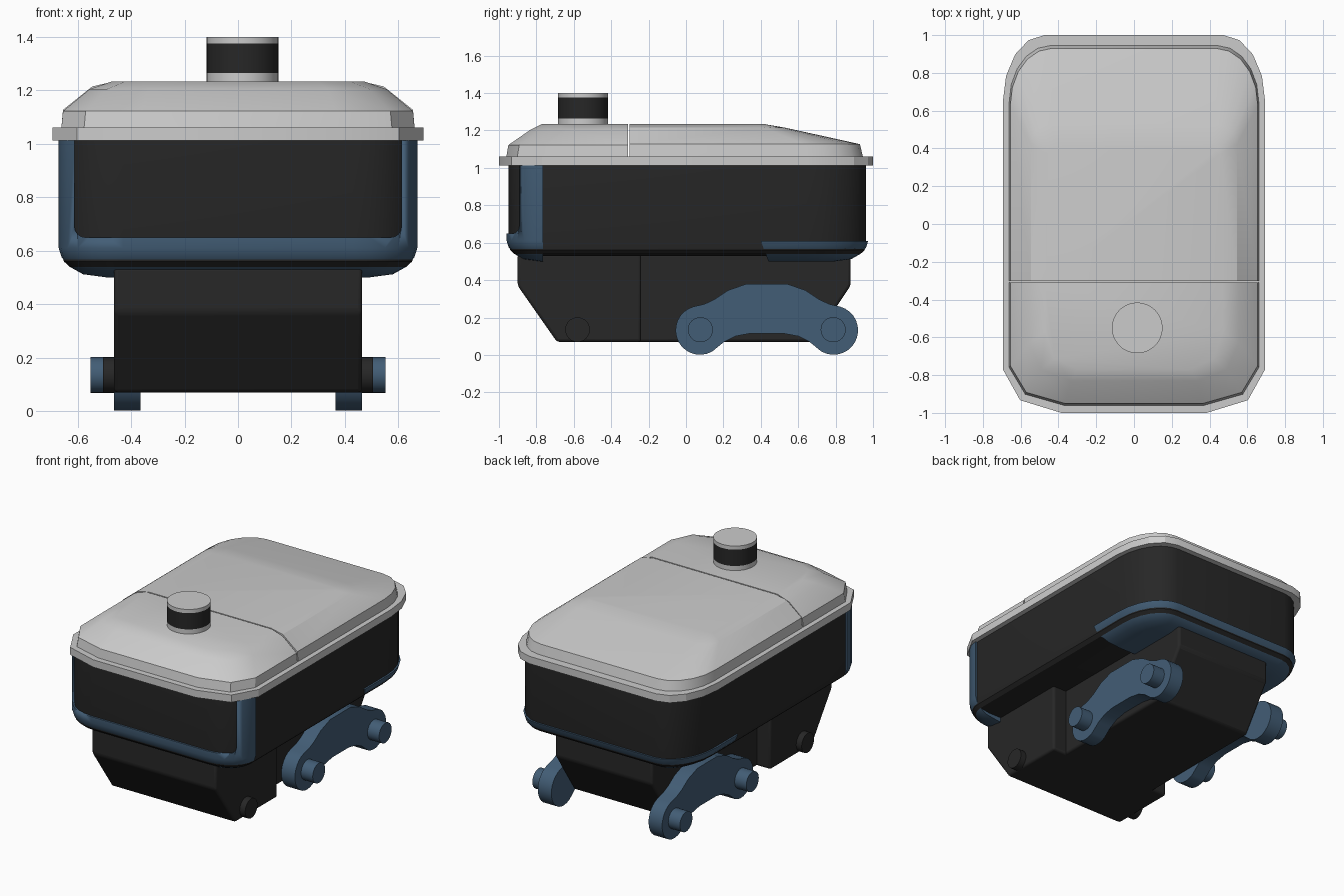
import bpy, bmesh, math
from mathutils import Vector

if "Cube" in bpy.data.objects:
    bpy.data.objects.remove(bpy.data.objects["Cube"])


def material(name, rgb):
    m = bpy.data.materials.new(name)
    m.diffuse_color = (*rgb, 1)
    m.use_nodes = True
    m.node_tree.nodes["Principled BSDF"].inputs["Base Color"].default_value = m.diffuse_color
    return m


BLACK = material("black", (0.02, 0.02, 0.02))
BLUE = material("blue", (0.055, 0.11, 0.18))


def finish(name, bm, mat=None, bevel=0, angle=30):
    bmesh.ops.recalc_face_normals(bm, faces=bm.faces)
    me = bpy.data.meshes.new(name)
    bm.to_mesh(me)
    bm.free()
    ob = bpy.data.objects.new(name, me)
    bpy.context.collection.objects.link(ob)
    if mat:
        me.materials.append(mat)
    if bevel:
        b = ob.modifiers.new("bevel", 'BEVEL')
        b.width, b.segments, b.limit_method = bevel, 3, 'ANGLE'
    bpy.ops.object.select_all(action='DESELECT')
    bpy.context.view_layer.objects.active = ob
    ob.select_set(True)
    bpy.ops.object.shade_smooth_by_angle(angle=math.radians(angle))
    return ob


def corner(x, y, rx, ry, n, sign):
    # elliptical corner from the side (x) round to the end (y)
    return [(x - rx + rx * math.cos(a), y + sign * (ry * math.sin(a) - ry))
            for a in (math.pi / 2 * i / n for i in range(n + 1))]


def outline(x, yf, yb, front, back):
    half = corner(x, yf, *front, -1)[::-1] + corner(x, yb, *back, 1)
    return half + [(-px, py) for px, py in reversed(half)]


def loft(rings):
    # rings: list of (plan outline, z), capped at both ends
    bm = bmesh.new()
    rows = [[bm.verts.new((x, y, z)) for x, y in pts] for pts, z in rings]
    n = len(rows[0])
    for a, b in zip(rows, rows[1:]):
        for i in range(n):
            j = (i + 1) % n
            bm.faces.new((a[i], a[j], b[j], b[i]))
    bm.faces.new(rows[0][::-1])
    bm.faces.new(rows[-1])
    return bm


def slice_off(bm, co, no):
    # remove everything on the normal side of a plane and close the cut
    bmesh.ops.bisect_plane(bm, geom=bm.verts[:] + bm.edges[:] + bm.faces[:],
                           plane_co=co, plane_no=no, clear_outer=True)
    bmesh.ops.holes_fill(bm, edges=[e for e in bm.edges if e.is_boundary], sides=0)
    return bm


def extrude_x(name, profile, x0, x1, mat, bevel=0):
    # side profile (y, z) extruded along x
    bm = bmesh.new()
    f = bm.faces.new([bm.verts.new((x0, y, z)) for y, z in profile])
    r = bmesh.ops.extrude_face_region(bm, geom=[f])
    bmesh.ops.translate(bm, vec=(x1 - x0, 0, 0),
                        verts=[v for v in r["geom"] if isinstance(v, bmesh.types.BMVert)])
    return finish(name, bm, mat, bevel)


def disc(cy, cz, r, n=32):
    return [(cy + r * math.cos(2 * math.pi * i / n), cz + r * math.sin(2 * math.pi * i / n))
            for i in range(n)]


def body_ring(grow):
    return outline(0.66 + grow, -0.948 - grow, 0.963 + grow,
                   (0.23 + grow, 0.18 + grow, 6), (0.22 + grow, 0.32 + grow, 6))


# upper body tub
finish("upper_body", loft([(body_ring(g), z) for g, z in
       ((-0.1, 0.53), (-0.03, 0.54), (-0.008, 0.56), (0, 0.6), (0, 1.02))]), BLACK)

# bumper shells: same shape as the tub, slightly larger
shell = [(-0.17, 0.5), (-0.08, 0.512), (-0.03, 0.54), (0, 0.575), (0.011, 0.61)]

bm = loft([(body_ring(g), z) for g, z in shell + [(0.011, 1.012)]])
front_bumper = finish("front_bumper", slice_off(bm, (0, -0.765, 0), (0, 1, 0)), BLUE)

bm = loft([(body_ring(g), z) for g, z in shell])
finish("rear_bumper", slice_off(bm, (0, 0.40, 0.61), (0, -0.95, -0.35)), BLUE)

# opening in the front bumper, with rounded lower corners
pts = [(px, -pz) for px, pz in corner(0.612, -0.65, 0.04, 0.04, 4, 1)]
half = [(0.612, 1.2)] + corner(0.612, 0.65, 0.04, 0.04, 4, -1)
pts = half + [(-x, z) for x, z in reversed(half)]
bm = bmesh.new()
f = bm.faces.new([bm.verts.new((x, -1.3, z)) for x, z in pts])
r = bmesh.ops.extrude_face_region(bm, geom=[f])
bmesh.ops.translate(bm, vec=(0, 0.9, 0),
                    verts=[v for v in r["geom"] if isinstance(v, bmesh.types.BMVert)])
cutter = finish("opening_cutter", bm)
mod = front_bumper.modifiers.new("opening", 'BOOLEAN')
mod.operation, mod.object, mod.solver = 'DIFFERENCE', cutter, 'EXACT'
bpy.context.view_layer.objects.active = front_bumper
bpy.ops.object.modifier_apply(modifier="opening")
bpy.data.objects.remove(cutter)

# lower hull: wide front block, narrower rear block between the arms
extrude_x("lower_hull_front", [(-0.9, 0.54), (-0.9, 0.37), (-0.69, 0.07),
          (-0.24, 0.07), (-0.24, 0.54)], -0.465, 0.465, BLACK, 0.015)
extrude_x("lower_hull_rear", [(-0.3, 0.54), (-0.3, 0.07), (0.68, 0.07),
          (0.88, 0.37), (0.88, 0.54)], -0.364, 0.364, BLACK, 0.015)

# lid rim
rim = outline(0.694, -1, 1, (0.31, 0.23, 2), (0.22, 0.35, 4))
finish("lid_rim", loft([(rim, 1.012), (rim, 1.062)]), angle=20)


# lid halves, meeting at a thin seam
def lid_half(name, seam, sign, n, rings):
    lofted = []
    for x, y, rx, ry, z in rings:
        h = [(x, seam)] + corner(x, y, rx, ry, n, sign)
        lofted.append((h + [(-px, py) for px, py in reversed(h)], z))
    finish(name, loft(lofted), angle=25)


lid_half("front_lid", -0.309, -1, 2, [
    (0.662, -0.962, 0.29, 0.2, 1.05), (0.655, -0.95, 0.29, 0.2, 1.122),
    (0.555, -0.83, 0.22, 0.2, 1.205), (0.47, -0.77, 0.17, 0.2, 1.234)])
lid_half("rear_lid", -0.301, 1, 5, [
    (0.662, 0.948, 0.22, 0.3, 1.05), (0.655, 0.93, 0.22, 0.3, 1.127),
    (0.545, 0.53, 0.11, 0.11, 1.215), (0.46, 0.42, 0.05, 0.05, 1.234)])

# sensor turret on the lid
for name, z0, z1, mat in (("turret_base", 1.2, 1.265, None),
                          ("turret_band", 1.265, 1.375, BLACK),
                          ("turret_cap", 1.375, 1.4, None)):
    ring = disc(0.017, -0.55, 0.134, 48)
    finish(name, loft([(ring, z0), (ring, z1)]), mat)

# rocker arms, axle pins and front hubs on both sides
MID, AZ = 0.432, 0.132
end = [(MID + 0.357 + 0.131 * math.cos(math.radians(a)), AZ + 0.131 * math.sin(math.radians(a)))
       for a in range(-120, 76, 13)]
right = ([(0.52, 0.115), (0.60, 0.10), (0.66, 0.07)] + end
         + [(0.765, 0.272), (0.71, 0.298), (0.64, 0.345), (0.54, 0.38)])
arm = right + [(2 * MID - y, z) for y, z in reversed(right)]
for side, s in (("right", 1), ("left", -1)):
    extrude_x(side + "_rocker_arm", arm, s * 0.364, s * 0.465, BLUE)
    for end_name, y in (("front", MID - 0.355), ("rear", MID + 0.355)):
        extrude_x(f"{side}_{end_name}_axle_pin", disc(y, 0.135, 0.067), s * 0.45, s * 0.552, BLUE)
    extrude_x(side + "_front_hub", disc(-0.58, 0.135, 0.066), s * 0.45, s * 0.506, BLACK)
